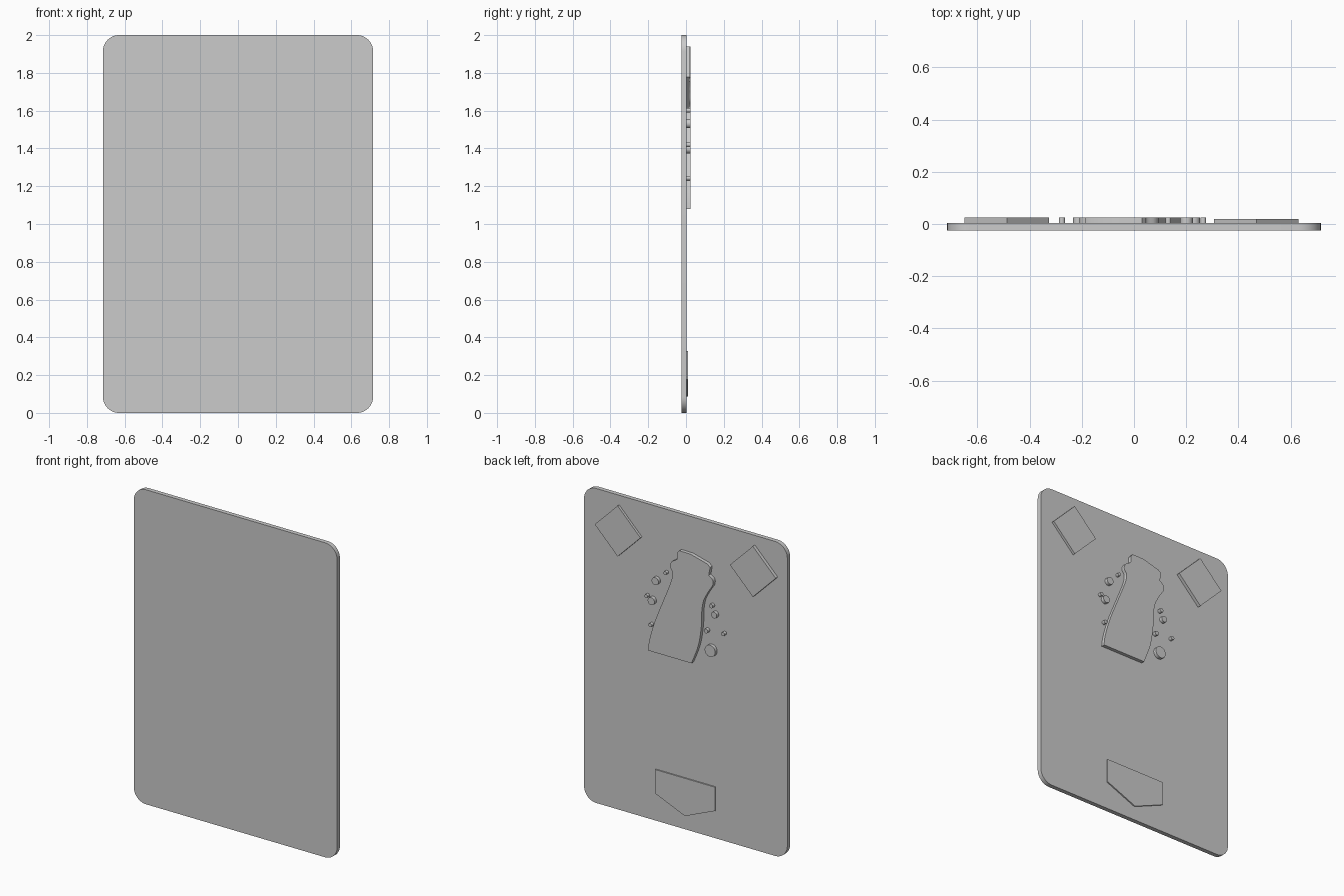
import bpy, bmesh, math
from mathutils import Vector

if "Cube" in bpy.data.objects:
    bpy.data.objects.remove(bpy.data.objects["Cube"])

FACE = 0.003   # back surface of the board


def slab(name, outline, y0, y1):
    """Extrude an (x, z) outline from y0 to y1."""
    bm = bmesh.new()
    face = bm.faces.new([bm.verts.new((x, y0, z)) for x, z in outline])
    ext = bmesh.ops.extrude_face_region(bm, geom=[face])
    for v in ext["geom"]:
        if isinstance(v, bmesh.types.BMVert):
            v.co.y = y1
    bmesh.ops.recalc_face_normals(bm, faces=bm.faces[:])
    me = bpy.data.meshes.new(name)
    bm.to_mesh(me)
    bm.free()
    ob = bpy.data.objects.new(name, me)
    bpy.context.collection.objects.link(ob)
    bpy.ops.object.select_all(action='DESELECT')
    bpy.context.view_layer.objects.active = ob
    ob.select_set(True)
    bpy.ops.object.shade_smooth_by_angle(angle=math.radians(30))
    return ob


def arc(cx, cz, r, a0, a1, n):
    return [(cx + r * math.cos(math.radians(a0 + (a1 - a0) * i / n)),
             cz + r * math.sin(math.radians(a0 + (a1 - a0) * i / n)))
            for i in range(n + 1)]


def smooth_path(pts, n=4):
    """Catmull-Rom curve through an open list of points."""
    p = [Vector(q) for q in [pts[0]] + pts + [pts[-1]]]
    out = []
    for a, b, c, d in zip(p, p[1:], p[2:], p[3:]):
        for i in range(n):
            t = i / n
            out.append(tuple(0.5 * (2 * b + (c - a) * t
                       + (2 * a - 5 * b + 4 * c - d) * t * t
                       + (3 * b - a - 3 * c + d) * t ** 3)))
    return out + [pts[-1]]


# board with rounded corners
W, R = 0.715, 0.085
board = (arc(W - R, 2 - R, R, 0, 90, 10) + arc(R - W, 2 - R, R, 90, 180, 10)
         + arc(R - W, R, R, 180, 270, 10) + arc(W - R, R, R, 270, 360, 10))
slab("board", board, -0.025, FACE)

# diamond pads in the upper corners
for name, cx, top in (("pad_right", 0.468, 0.019), ("pad_left", -0.487, 0.024)):
    slab(name, arc(cx, 1.778, 0.161, 0, 270, 3), 0.001, top)

# pointed plate at the bottom
slab("bottom_plate", [(0.21, 0.328), (-0.21, 0.328), (-0.21, 0.176),
                      (0.0, 0.088), (0.21, 0.176)], 0.001, 0.011)

# leaning bottle relief
left_side = [(0.25, 1.08), (0.24, 1.149), (0.204, 1.272), (0.147, 1.414),
             (0.092, 1.55), (0.077, 1.617), (0.096, 1.655), (0.082, 1.69),
             (0.046, 1.715), (0.045, 1.755)]
cap = [(0.03, 1.773), (-0.05, 1.772), (-0.165, 1.742), (-0.187, 1.725)]
right_side = [(-0.177, 1.672), (-0.205, 1.65), (-0.205, 1.615), (-0.178, 1.572),
              (-0.142, 1.503), (-0.128, 1.424), (-0.126, 1.341),
              (-0.105, 1.209), (-0.056, 1.08)]
slab("bottle", smooth_path(left_side) + cap + smooth_path(right_side), 0.001, 0.025)

# round bubbles around the bottle: x, z, radius
bubbles = [(0.131, 1.602, 0.011), (0.201, 1.532, 0.024), (0.265, 1.42, 0.011),
           (0.229, 1.398, 0.024), (0.236, 1.243, 0.012), (-0.192, 1.479, 0.013),
           (-0.213, 1.427, 0.02), (-0.156, 1.311, 0.014), (-0.276, 1.323, 0.012),
           (-0.185, 1.192, 0.037)]
for i, (x, z, r) in enumerate(bubbles):
    slab(f"bubble_{i + 1}", arc(x, z, r, 0, 345, 23), 0.001, 0.024)
